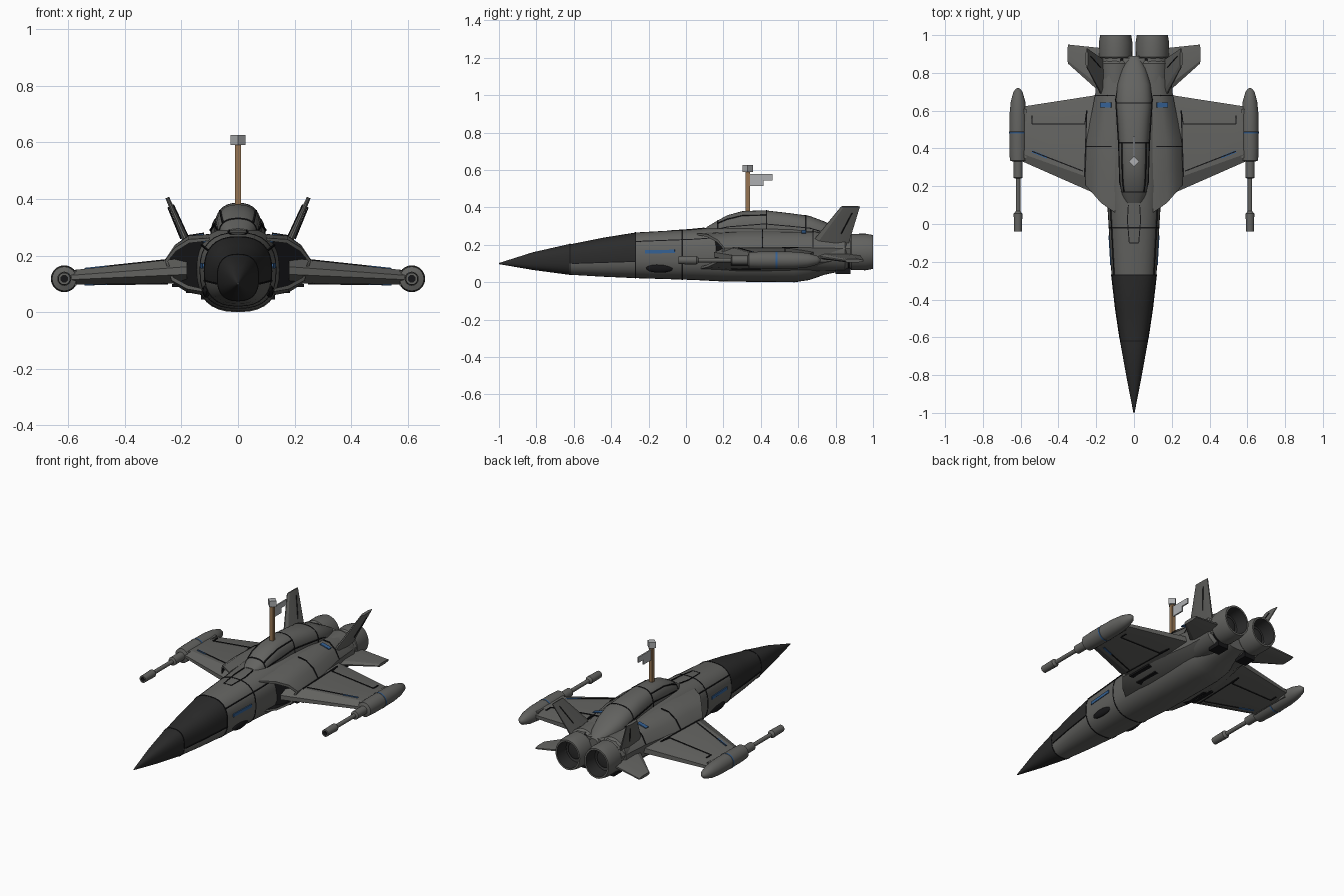
import bpy, bmesh, math
from mathutils import Vector

if "Cube" in bpy.data.objects:
    bpy.data.objects.remove(bpy.data.objects["Cube"])

def material(name, r, g, b):
    m = bpy.data.materials.new(name)
    m.diffuse_color = (r, g, b, 1)
    m.use_nodes = True
    m.node_tree.nodes["Principled BSDF"].inputs["Base Color"].default_value = m.diffuse_color
    return m

GREY = material("hull grey", .125, .125, .118)
DARK = material("nose charcoal", .024, .024, .024)
BLACK = material("seam black", .008, .008, .009)
BLUE = material("worn blue", .035, .12, .30)
WOOD = material("wood brown", .30, .175, .085)
PALE = material("pale grey", .42, .43, .44)

def finish(name, bm, mats, mirror=False, angle=35):
    bmesh.ops.remove_doubles(bm, verts=bm.verts, dist=.0002)
    bmesh.ops.recalc_face_normals(bm, faces=bm.faces)
    me = bpy.data.meshes.new(name)
    bm.to_mesh(me)
    bm.free()
    ob = bpy.data.objects.new(name, me)
    bpy.context.collection.objects.link(ob)
    for m in mats:
        me.materials.append(m)
    if mirror:
        ob.modifiers.new("mirror", 'MIRROR').use_mirror_merge = False
    bpy.ops.object.select_all(action='DESELECT')
    ob.select_set(True)
    bpy.context.view_layer.objects.active = ob
    bpy.ops.object.shade_smooth_by_angle(angle=math.radians(angle))
    return ob

def skin(bm, rings, rule=None, caps=True):
    """Join matching rings of points; rule(ring, side) gives the material slot."""
    vs = [[bm.verts.new(p) for p in r] for r in rings]
    n = len(vs[0])
    for i in range(len(vs) - 1):
        for j in range(n):
            k = (j + 1) % n
            f = bm.faces.new((vs[i][j], vs[i][k], vs[i + 1][k], vs[i + 1][j]))
            f.material_index = rule(i, j) if rule else 0
    if caps:
        return bm.faces.new(vs[0]), bm.faces.new(vs[-1])

# Hull stations: y, half width, top z, bottom z
HULL = [(-1, .003, .103, .097), (-.82, .038, .160, .066), (-.625, .073, .204, .040), (-.615, .073, .204, .040),
        (-.45, .098, .237, .030), (-.27, .119, .266, .022), (.05, .138, .284, .012), (.2, .148, .300, .004),
        (.58, .148, .300, 0), (.66, .145, .29, .012), (.74, .13, .27, .04), (.88, .09, .25, .07)]
SPINE = [(.11, .045, .295, .23), (.16, .065, .325, .22), (.22, .074, .358, .20), (.30, .078, .380, .20),
         (.42, .080, .385, .20), (.55, .088, .370, .20), (.66, .096, .355, .19), (.74, .088, .325, .18),
         (.82, .065, .285, .18), (.89, .028, .245, .18)]

def at(st, y):
    for a, b in zip(st, st[1:]):
        if a[0] <= y <= b[0]:
            t = (y - a[0]) / (b[0] - a[0])
            return [p + (q - p) * t for p, q in zip(a, b)]

def surf(s, deg, grow=0, e=2.5):
    y, w, top, bot = s
    c, d = math.cos(math.radians(deg)), math.sin(math.radians(deg))
    pw = lambda v: math.copysign(abs(v) ** (2 / e), v)
    return Vector(((w + grow) * pw(c), y, (top + bot) / 2 + ((top - bot) / 2 + grow) * pw(d)))

N = 32
def ring(s, grow=0):
    return [surf(s, 360 * j / N, grow) for j in range(N)]

def loft(name, st, mats, rule=None):
    bm = bmesh.new()
    skin(bm, [ring(s) for s in st], rule)
    return finish(name, bm, mats)

def hoop(name, st, y, half=.004, mat=BLACK):
    bm = bmesh.new()
    skin(bm, [ring(at(st, y - half), .002), ring(at(st, y + half), .002)])
    finish(name, bm, [mat])

def lathe(name, prof, cx, cz, mats, rule=None, sz=1, segs=24, mirror=True):
    bm = bmesh.new()
    skin(bm, [[(cx + r * math.cos(2 * math.pi * j / segs), y, cz + sz * r * math.sin(2 * math.pi * j / segs))
               for j in range(segs)] for r, y in prof], rule, False)
    finish(name, bm, mats, mirror)

def fin(name, rl, rt, tl, tt, t0, t1, normal):
    """Blade with bevelled edges: root and tip, leading and trailing points."""
    nrm, bm, rings = Vector(normal).normalized(), bmesh.new(), []
    for a, b, t in ((Vector(rl), Vector(rt), t0), (Vector(tl), Vector(tt), t1)):
        sec = [(0, .3), (.14, 1), (.7, 1), (1, .35), (1, -.35), (.7, -1), (.14, -1), (0, -.3)]
        rings.append([a.lerp(b, f) + nrm * t / 2 * h for f, h in sec])
    skin(bm, rings)
    finish(name, bm, [GREY], True, 20)

def seam(name, pts, w=.006, mat=BLACK, mirror=True, h=.005):
    """Thin painted strip along a path."""
    bm = bmesh.new()
    for a, b in zip(pts, pts[1:]):
        a, b = Vector(a), Vector(b)
        q = (b - a).to_track_quat('Y', 'Z')
        vs = bmesh.ops.create_cube(bm, size=1)['verts']
        for v in vs:
            v.co = (a + b) / 2 + q @ Vector((v.co.x * w, v.co.y * (b - a).length, v.co.z * h))
    finish(name, bm, [mat], mirror, 20)

def box(name, lo, hi, mat, mirror=False):
    bm = bmesh.new()
    rect = lambda y: [(lo[0], y, lo[2]), (hi[0], y, lo[2]), (hi[0], y, hi[2]), (lo[0], y, hi[2])]
    skin(bm, [rect(lo[1]), rect(hi[1])])
    return finish(name, bm, [mat], mirror)

# Fuselage with charcoal nose cone and charcoal upper nose
def nose_rule(i, j):
    a = 360 * (j + .5) / N
    return 1 if i < 2 or (i < 5 and (a < 192 or a > 348)) else 0
loft("fuselage", HULL, [GREY, DARK], nose_rule)
for y in (-.62, -.27, -.02):
    hoop("hull_seam", HULL, y, .003)
seam("hull_side_seam", [surf(at(HULL, y), 32, .001) for y in (-.27, -.1, .05, .14)])
seam("nose_edge_seam", [surf(at(HULL, y), -11, .001) for y in (-.61, -.45, -.27)])
seam("nose_hatch", [(0, -.1, .274), (.025, -.1, .274), (.035, .02, .282), (.03, .1, .29)], .005)
seam("hull_blue_streak", [surf(at(HULL, y), 5, .001) for y in (-.22, -.06)], .006, BLUE, h=.018)
seam("shoulder_blue_streak", [surf(at(HULL, y), 40, .003) for y in (.12, .21, .4)], .012, BLUE, h=.012)

# Dark oval side ports
bm = bmesh.new()
bmesh.ops.create_uvsphere(bm, u_segments=16, v_segments=8, radius=1)
for v in bm.verts:
    v.co = Vector((.112 + .014 * v.co.x, -.14 + .075 * v.co.y, .075 + .024 * v.co.z))
finish("side_port", bm, [BLACK], True)

# Cockpit canopy and spine
loft("canopy_spine", SPINE, [GREY])
for y in (.17, .43, .64):
    hoop("canopy_seam", SPINE, y, .003)
seam("canopy_frame", [surf(at(SPINE, y), 42, .001) for y in (.17, .22, .3, .43)])
seam("spine_foot_seam", [surf(at(SPINE, y), 8, .002) for y in (.13, .22, .42, .66, .82)])

# Side air intakes with slanted, recessed dark mouths
SEC = [(.10, .275), (.175, .27), (.225, .235), (.258, .185), (.235, .105), (.18, .07), (.10, .055)]
bm = bmesh.new()
rings = [[(x, .06 + max(0, x - .13) * 1.15, .165 + (z - .165) * .88) for x, z in SEC]]
for y, s, k in ((.28, 1, 1), (.45, .97, 1), (.68, .80, .98), (.88, .72, .8)):
    rings.append([(x * s, y, .16 + (z - .16) * k) for x, z in SEC])
mouth, _ = skin(bm, rings)
bm.normal_update()
bmesh.ops.inset_region(bm, faces=[mouth], thickness=.014)
inner = bmesh.ops.extrude_face_region(bm, geom=[mouth])['geom']
for g in inner:
    if isinstance(g, bmesh.types.BMVert):
        g.co.y += .07
    if isinstance(g, bmesh.types.BMFace):
        g.material_index = 1
        for e in g.edges:
            for f in e.link_faces:
                f.material_index = 1
if mouth.is_valid:
    bm.faces.remove(mouth)
finish("air_intake", bm, [GREY, BLACK], True)
seam("intake_seam", [(.12, .41, .279), (.171, .41, .271), (.221, .41, .236), (.252, .41, .186)])
seam("intake_rear_seam", [(.1, .68, .274), (.14, .68, .27), (.18, .68, .235), (.206, .68, .185)])
seam("intake_blue_mark", [(.12, .63, .277), (.18, .63, .262)], .025, BLUE)
# Underside vents
for x in (.165, .215):
    z = .073 + max(0, x - .18) * .64
    box("belly_vent", (x - .018, .24, z - .006), (x + .018, .40, z + .004), BLACK, True)

# Twin engines with hollow nozzles
ENG = [(0, .42), (.05, .43), (.08, .52), (.092, .62), (.094, .85), (.080, .865), (.080, .875), (.088, .885),
       (.089, .96), (.082, 1.0), (.072, 1.0), (.066, .92), (.045, .90), (.045, .93), (0, .94)]
lathe("engine", ENG, .097, .162, [GREY, BLACK, DARK],
      lambda i, j: 1 if i in (5, 12) else 2 if i >= 10 else 0, 1.1, 32)
# Engine underside scoop
box("engine_scoop", (.06, .80, .045), (.13, .88, .075), BLACK, True)

# Wings, tail fins and stabilisers
fin("wing", (.18, .15, .147), (.18, .685, .147), (.6, .335, .122), (.6, .62, .122), .09, .05, (0, 0, 1))
fin("tail_fin", (.165, .67, .21), (.165, .87, .21), (.25, .83, .405), (.25, .93, .405), .026, .014, (.9, 0, -.4))
fin("stabiliser", (.16, .68, .14), (.16, .93, .14), (.35, .85, .115), (.35, .95, .115), .03, .018, (.13, 0, 1))
def up(x, y):
    return (x, y, .1925 - (x - .18) * .107)
def down(x, y):
    return (x, y, .1015 - (x - .18) * .012)
for side in (up, down):
    seam("wing_flap_seam", [side(.25, .60), side(.26, .53), side(.54, .53), side(.54, .575)])
    seam("wing_edge_seam", [side(.27, .28), side(.54, .385)])
    seam("wing_root_seam", [side(.262, .25), side(.25, .6)])
    seam("wing_blue_mark", [side(.46, .352), side(.54, .384)], .012, BLUE)
# Fin rudder line on both faces
for d in (.012, -.012):
    seam("fin_seam", [(.19 + d, .83, .265 - d * .4), (.238 + d * .75, .888, .375 - d * .4)], .004, h=.004)

# Wing tip pods and cannons
POD = [(0, -.02), (.012, -.02), (.012, -.04), (.021, -.04), (.023, .055), (.012, .068), (.012, .24), (.025, .245),
       (.025, .33), (.043, .336), (.046, .40), (.046, .478), (.0475, .479), (.0475, .488), (.046, .489),
       (.045, .58), (.038, .65), (.024, .70), (.010, .717), (0, .72)]
lathe("wingtip_pod", POD, .614, .118, [GREY, BLACK, BLUE], lambda i, j: 1 if i < 2 else 2 if i == 12 else 0)
box("pod_fairing", (.57, .35, .095), (.60, .61, .148), GREY, True)

# Marker mast with block and small flag
box("mast", (-.011, .319, .36), (.011, .341, .595), WOOD)
lathe("mast_block", [(0, 0)] * 2 + [(.038, 0), (.038, .036), (0, .036)], 0, 0, [PALE], segs=4, mirror=False)
blk = bpy.context.object
blk.rotation_euler = (math.pi / 2, 0, 0)
blk.location = (0, .33, .59)
blk.scale = (.72, 1, .72)
box("flag_inner", (-.004, .335, .515), (.004, .415, .578), PALE)
box("flag_outer", (-.004, .415, .545), (.004, .463, .578), PALE)
